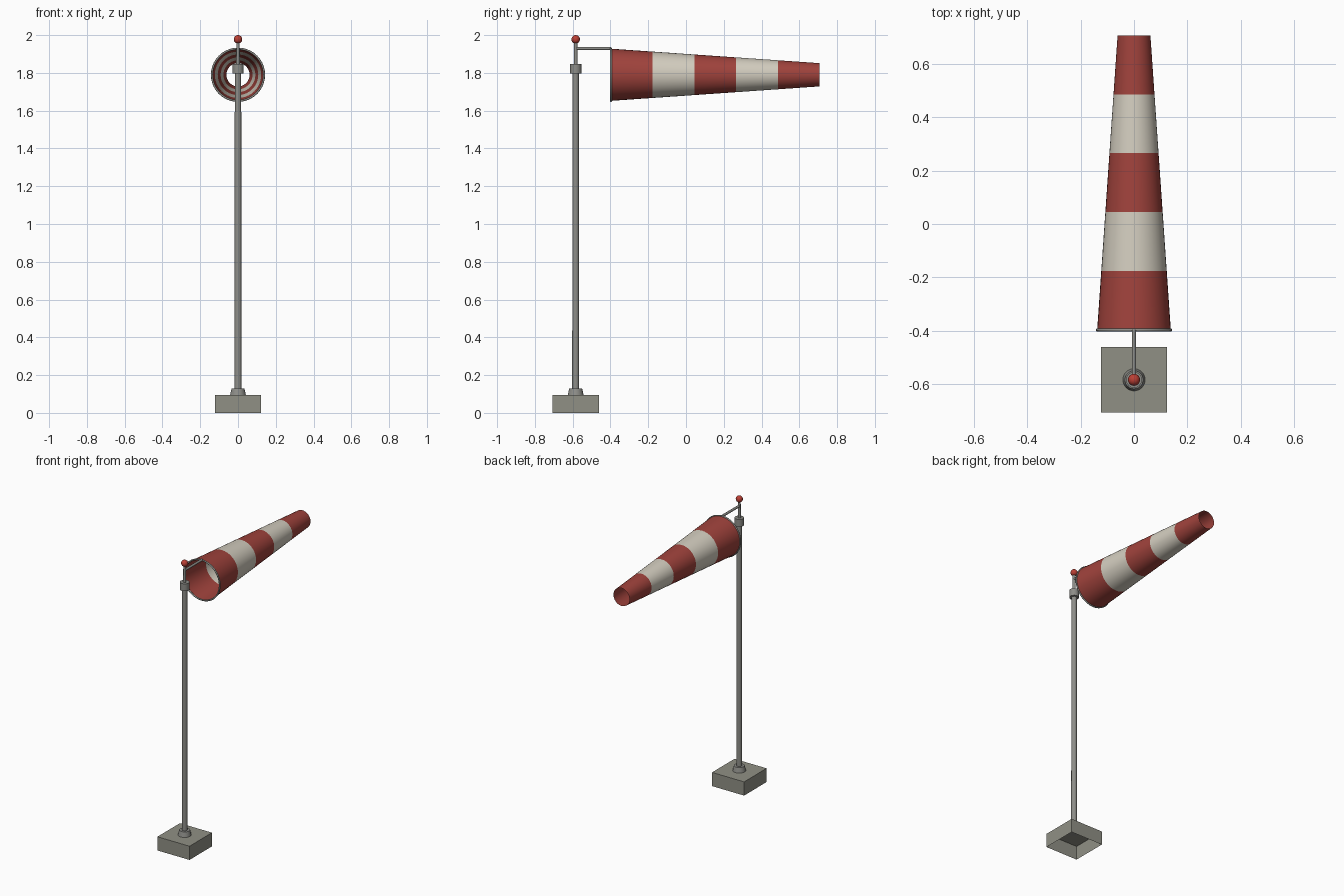
import bpy, bmesh, math

if "Cube" in bpy.data.objects:
    bpy.data.objects.remove(bpy.data.objects["Cube"])

PY = -0.584      # pole position in y
SZ = 1.79        # height of the sock axis


def mat(name, rgb):
    m = bpy.data.materials.new(name)
    m.diffuse_color = (*rgb, 1)
    m.use_nodes = True
    m.node_tree.nodes["Principled BSDF"].inputs["Base Color"].default_value = m.diffuse_color
    return m


RED = mat("sock_red", (0.35, 0.055, 0.045))
CREAM = mat("sock_cream", (0.65, 0.61, 0.52))
STONE = mat("concrete", (0.28, 0.28, 0.235))
STEEL = mat("steel", (0.27, 0.27, 0.25))
LAMP = mat("lamp_red", (0.50, 0.05, 0.035))


def finish(ob, name, *mats, smooth=True):
    ob.name = name
    for m in mats:
        ob.data.materials.append(m)
    if smooth:
        bpy.ops.object.select_all(action='DESELECT')
        ob.select_set(True)
        bpy.context.view_layer.objects.active = ob
        bpy.ops.object.shade_smooth_by_angle(angle=math.radians(40))
    return ob


def revolve(name, profile, mats, sides=24, loc=(0, 0, 0), rot=(0, 0, 0), caps=True, rule=None):
    """Turn (radius, height) points around the local z axis."""
    bm = bmesh.new()
    rings = [[bm.verts.new((r * math.cos(2 * math.pi * i / sides),
                            r * math.sin(2 * math.pi * i / sides), h))
              for i in range(sides)] for r, h in profile]
    for k in range(len(rings) - 1):
        a, b = rings[k], rings[k + 1]
        for i in range(sides):
            j = (i + 1) % sides
            f = bm.faces.new((a[i], a[j], b[j], b[i]))
            f.material_index = rule(k) if rule else 0
    if caps:
        bm.faces.new(rings[0][::-1])
        bm.faces.new(rings[-1])
    me = bpy.data.meshes.new(name)
    bm.to_mesh(me)
    bm.free()
    ob = bpy.data.objects.new(name, me)
    bpy.context.collection.objects.link(ob)
    ob.location, ob.rotation_euler = loc, rot
    return finish(ob, name, *mats)


# concrete base, open underneath
bpy.ops.mesh.primitive_cube_add(size=1, location=(0, PY, 0.0475))
base = bpy.context.object
base.scale = (0.246, 0.246, 0.095)
bm = bmesh.new()
bm.from_mesh(base.data)
bmesh.ops.delete(bm, geom=[f for f in bm.faces if f.normal.z < -0.5], context='FACES')
bm.to_mesh(base.data)
bm.free()
finish(base, "base", STONE, smooth=False)

# pole with foot socket, swivel collar and spindle
revolve("foot_socket", [(0.042, 0.094), (0.034, 0.13)], [STEEL], loc=(0, PY, 0))
revolve("pole", [(0.0185, 0.095), (0.017, 1.83)], [STEEL], loc=(0, PY, 0))
revolve("swivel_collar", [(0.03, 1.797), (0.03, 1.848)], [STEEL], loc=(0, PY, 0))
revolve("spindle", [(0.01, 1.84), (0.009, 1.965)], [STEEL], 16, loc=(0, PY, 0))

# lamp ball on top
bpy.ops.mesh.primitive_uv_sphere_add(segments=24, ring_count=12, radius=0.0225,
                                     location=(0, PY, 1.9775))
finish(bpy.context.object, "lamp_ball", LAMP)

# arm from spindle to hoop (local z turned to +y)
TO_Y = (-math.pi / 2, 0, 0)
revolve("arm", [(0.008, 0), (0.008, -0.397 - PY)], [STEEL], 16, loc=(0, PY, 1.929), rot=TO_Y)

# hoop at the mouth
bpy.ops.mesh.primitive_torus_add(major_radius=0.138, minor_radius=0.0055, major_segments=40,
                                 minor_segments=10, location=(0, -0.397, SZ), rotation=TO_Y)
finish(bpy.context.object, "hoop", STEEL)

# striped sock, open at both ends
L = 0.707 + 0.397
revolve("sock", [(0.138 - 0.0765 * k / 5, L * k / 5) for k in range(6)], [RED, CREAM], 40,
        loc=(0, -0.397, SZ), rot=TO_Y, caps=False, rule=lambda k: k % 2)
